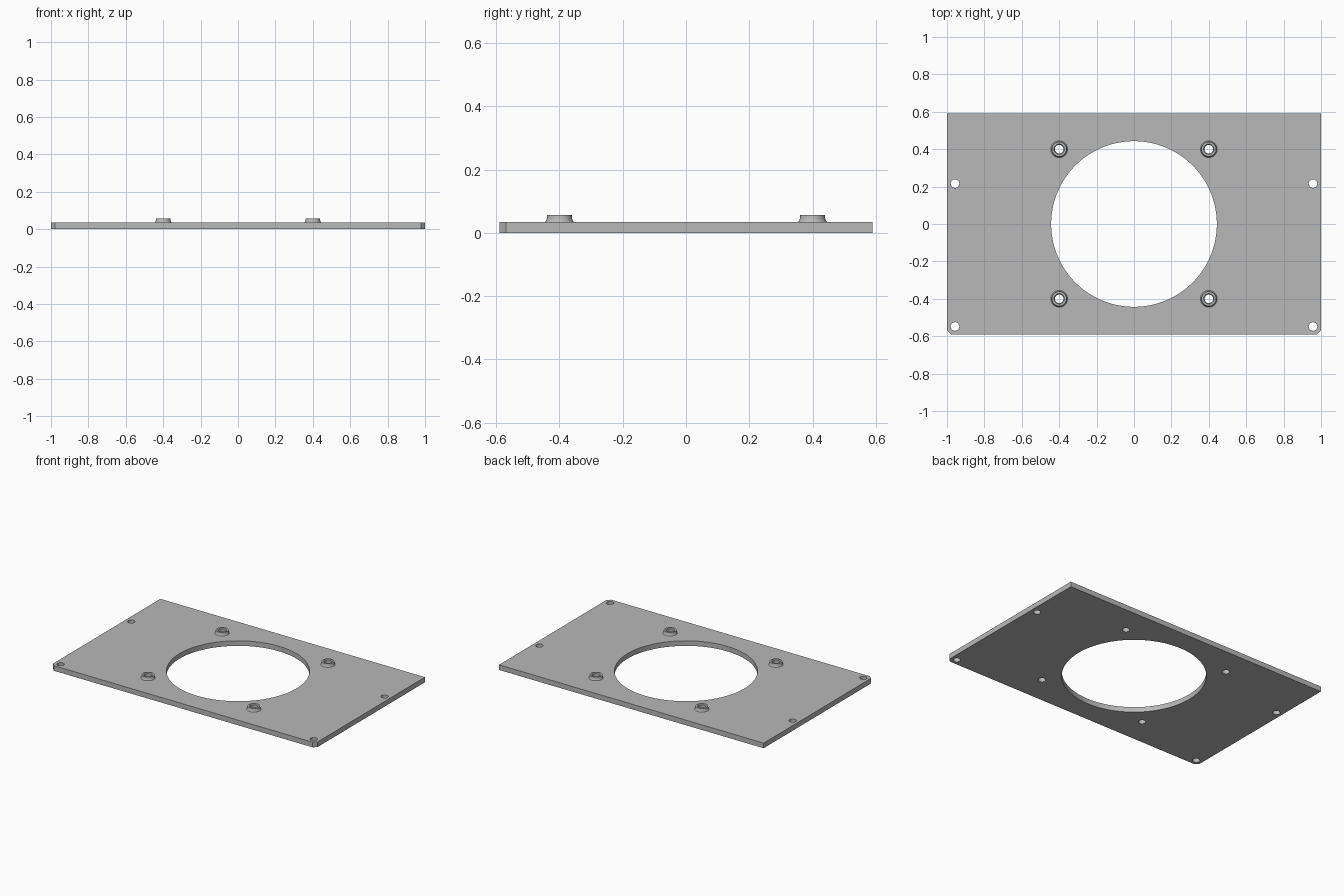
import bpy
import bmesh
import math

cube = bpy.data.objects.get("Cube")
if cube:
    bpy.data.objects.remove(cube, do_unlink=True)

HALF_X, HALF_Y, THICK, CHAMFER = 1.0, 0.59, 0.035, 0.022
HOLE_R, BOSS_TOP = 0.023, 0.057

grey = bpy.data.materials.new("plain_grey")
grey.use_nodes = True
colour = (0.48, 0.48, 0.48, 1)
grey.diffuse_color = colour
grey.node_tree.nodes["Principled BSDF"].inputs["Base Color"].default_value = colour


def make_object(name, bm):
    bmesh.ops.recalc_face_normals(bm, faces=bm.faces)
    mesh = bpy.data.meshes.new(name)
    bm.to_mesh(mesh)
    bm.free()
    mesh.materials.append(grey)
    obj = bpy.data.objects.new(name, mesh)
    bpy.context.collection.objects.link(obj)
    return obj


def smooth(obj):
    bpy.ops.object.select_all(action="DESELECT")
    obj.select_set(True)
    bpy.context.view_layer.objects.active = obj
    bpy.ops.object.shade_smooth_by_angle(angle=math.radians(30))


# Plate outline: square back corners, clipped front corners
bm = bmesh.new()
half = [(HALF_X - CHAMFER, -HALF_Y), (HALF_X, CHAMFER - HALF_Y), (HALF_X, HALF_Y)]
outline = half + [(-x, y) for x, y in reversed(half)]
face = bm.faces.new([bm.verts.new((x, y, 0)) for x, y in outline])
top = bmesh.ops.extrude_face_region(bm, geom=[face])["geom"]
bmesh.ops.translate(bm, vec=(0, 0, THICK),
                    verts=[v for v in top if isinstance(v, bmesh.types.BMVert)])
plate = make_object("plate", bm)

# Cutters: large opening, mounting holes and boss bores
boss_spots = [(x, y) for x in (-0.4, 0.4) for y in (-0.4, 0.4)]
mount_spots = [(x, y) for x in (-0.957, 0.957) for y in (-0.548, 0.216)]
holes = [(0, 0, 0.443, 96)]
holes += [(x, y, HOLE_R, 32) for x, y in boss_spots + mount_spots]
bm = bmesh.new()
for x, y, radius, sides in holes:
    made = bmesh.ops.create_cone(bm, cap_ends=True, segments=sides,
                                 radius1=radius, radius2=radius, depth=0.2)
    bmesh.ops.translate(bm, verts=made["verts"], vec=(x, y, 0))
cutter = make_object("hole_cutter", bm)
cutter.hide_render = True

cut = plate.modifiers.new("holes", "BOOLEAN")
cut.operation = "DIFFERENCE"
cut.solver = "EXACT"
cut.object = cutter
bpy.context.view_layer.objects.active = plate
bpy.ops.object.modifier_apply(modifier=cut.name)
bpy.data.objects.remove(cutter, do_unlink=True)
smooth(plate)

# Raised bosses: flared collar with a lightly chamfered bore
profile = [(0.045, THICK), (0.042, 0.039), (0.040, 0.045), (0.039, BOSS_TOP),
           (0.028, BOSS_TOP), (HOLE_R, 0.052), (HOLE_R, THICK)]
for i, (x, y) in enumerate(boss_spots):
    bm = bmesh.new()
    verts = [bm.verts.new((r, 0, z)) for r, z in profile]
    edges = [bm.edges.new(pair) for pair in zip(verts, verts[1:])]
    bmesh.ops.spin(bm, geom=verts + edges, cent=(0, 0, 0), axis=(0, 0, 1),
                   angle=math.tau, steps=32)
    bmesh.ops.remove_doubles(bm, verts=bm.verts, dist=0.0001)
    # The collar is open underneath, so a temporary base fixes the normals
    rim = [e for e in bm.edges if e.is_boundary]
    base = bmesh.ops.bridge_loops(bm, edges=rim)["faces"]
    bmesh.ops.recalc_face_normals(bm, faces=bm.faces)
    boss = make_object(f"boss_{i + 1}", bm)
    boss.location = (x, y, 0)
    smooth(boss)
